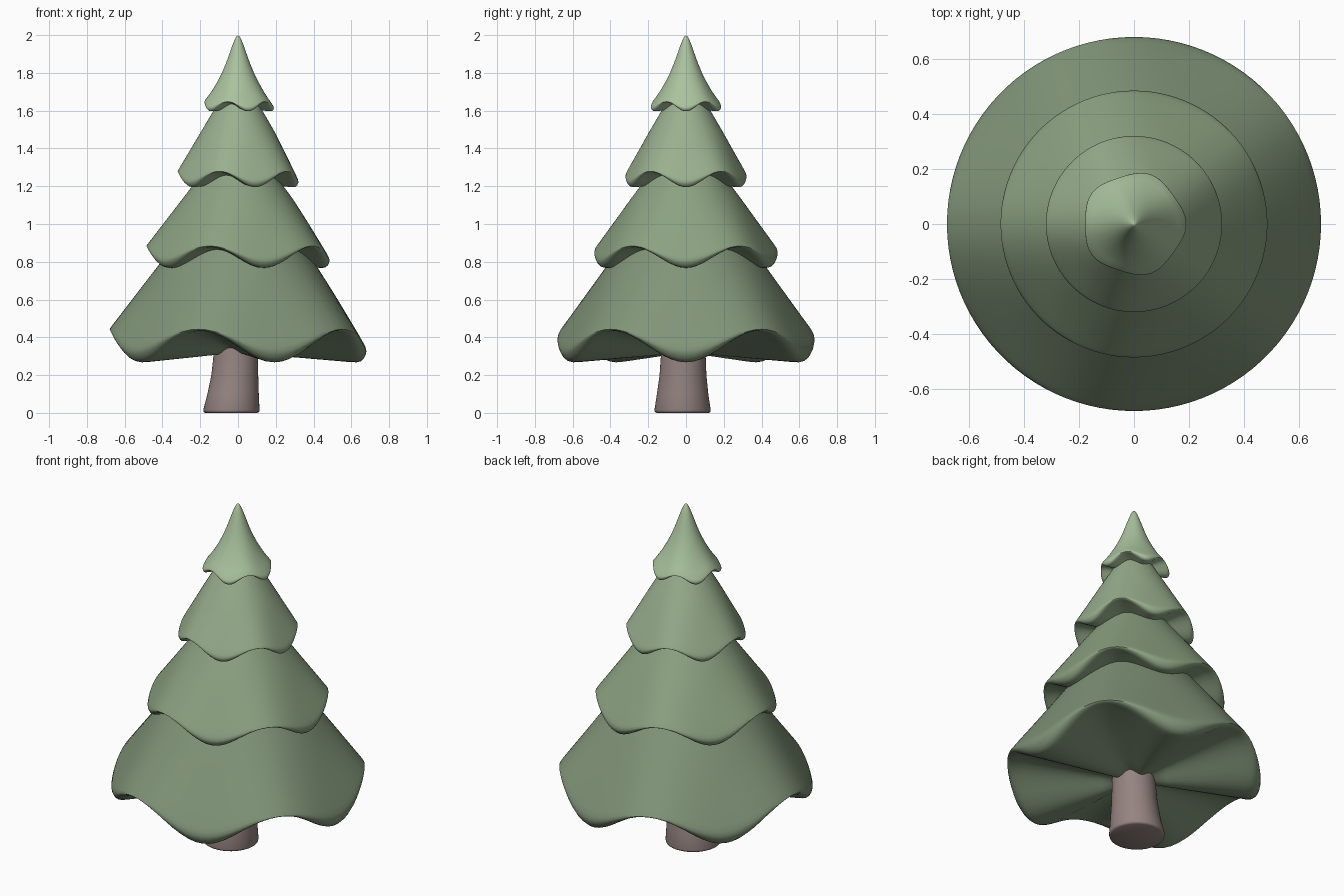
import bpy, bmesh, math

if "Cube" in bpy.data.objects:
    bpy.data.objects.remove(bpy.data.objects["Cube"])

SEG = 100
LOBES = 5


def colour(name, rgb):
    mat = bpy.data.materials.new(name)
    mat.diffuse_color = (*rgb, 1)
    mat.use_nodes = True
    mat.node_tree.nodes["Principled BSDF"].inputs["Base Color"].default_value = mat.diffuse_color
    return mat


def loft(name, rings, top, bottom, mat):
    """Skin a stack of point rings (top to bottom) and close both ends with fans."""
    bm = bmesh.new()
    loops = [[bm.verts.new(p) for p in ring] for ring in rings]
    n = len(loops[0])
    for a, b in zip(loops, loops[1:]):
        for i in range(n):
            j = (i + 1) % n
            bm.faces.new((a[i], b[i], b[j], a[j]))
    for loop, tip in ((loops[0], top), (loops[-1], bottom)):
        v = bm.verts.new(tip)
        for i in range(n):
            bm.faces.new((loop[i], loop[(i + 1) % n], v))
    bmesh.ops.recalc_face_normals(bm, faces=bm.faces)
    mesh = bpy.data.meshes.new(name)
    bm.to_mesh(mesh)
    bm.free()
    obj = bpy.data.objects.new(name, mesh)
    bpy.context.collection.objects.link(obj)
    mesh.materials.append(mat)
    bpy.ops.object.select_all(action='DESELECT')
    obj.select_set(True)
    bpy.context.view_layer.objects.active = obj
    bpy.ops.object.shade_smooth_by_angle(angle=math.radians(60))
    return obj


# Hem profile: fraction of radius, drop below the crest (in radii), wave weight
HEM = [(0.97, 0, 0.56), (0.99, 0, 0.61), (1.0, 0.003, 0.69), (0.995, 0.008, 0.78),
       (0.98, 0.012, 0.89), (0.955, 0.015, 0.97), (0.925, 0.015, 1.0),
       (0.87, 0.018, 0.98)]
CONE = [(0.12, 0), (0.3, 0), (0.45, 0.01), (0.6, 0.05), (0.69, 0.15),
        (0.77, 0.25), (0.85, 0.37), (0.92, 0.47)]
# Pointed treetop: radius, height, wave weight
SPIRE = [(0.008, 1.993, 0), (0.017, 1.978, 0), (0.03, 1.945, 0), (0.046, 1.9, 0),
         (0.062, 1.855, 0), (0.083, 1.805, 0.03), (0.108, 1.757, 0.1),
         (0.137, 1.712, 0.25), (0.163, 1.68, 0.42)]


def tier(name, radius, crest, trough, slope, mat, spire=None, pinch=0.0):
    wave = crest - trough
    if spire:
        prof = list(spire)
        apex = 2.0
    else:
        prof = [(f * radius, crest + slope * radius * (1 - f), w) for f, w in CONE]
        apex = prof[0][1] + 0.03
    prof += [(f * radius, crest + slope * radius * max(0, 1 - f) * (k < 2) - d * radius, w)
             for k, (f, d, w) in enumerate(HEM)]
    # Underside fans in toward the middle
    mid = (crest + trough) / 2 - 0.25 * wave
    bottom_z = crest - 0.018 * radius
    for t in (0.6, 0.3):
        prof.append((0.87 * radius * t, mid + (bottom_z - mid) * t, 0.98 * t))
    rings = []
    for r, z, w in prof:
        ring = []
        for i in range(SEG):
            a = 2 * math.pi * i / SEG
            dip = (1 + math.cos(LOBES * a)) / 2      # 1 at a trough, 0 at a crest
            rr = r * (1 - pinch * w * (1 - dip))
            ring.append((rr * math.cos(a), rr * math.sin(a), z - w * wave * dip))
        rings.append(ring)
    return loft(name, rings, (0, 0, apex), (0, 0, mid), mat)


# Branch tiers, bottom to top
tier("bottom_branches", 0.68, 0.445, 0.278, 1.3, colour("green_dark", (0.22, 0.30, 0.19)))
tier("lower_middle_branches", 0.485, 0.885, 0.775, 1.3, colour("green_mid", (0.26, 0.36, 0.22)))
tier("upper_middle_branches", 0.32, 1.28, 1.2, 1.68, colour("green_light", (0.32, 0.43, 0.27)))
tier("treetop", 0.19, 1.648, 1.6, 1.5, colour("green_pale", (0.40, 0.54, 0.34)), SPIRE, 0.1)

# Leaning trunk: height, centre x, centre y, radius
TRUNK = [(0.5, -0.005, -0.012, 0.11), (0.33, -0.01, -0.014, 0.117), (0.2, -0.017, -0.016, 0.124),
         (0.1, -0.026, -0.018, 0.136), (0.015, -0.035, -0.018, 0.149), (0.005, -0.035, -0.018, 0.147),
         (0.0, -0.035, -0.018, 0.138)]
rings = [[(cx + r * math.cos(2 * math.pi * i / 48), cy + r * math.sin(2 * math.pi * i / 48), z)
          for i in range(48)] for z, cx, cy, r in TRUNK]
loft("trunk", rings, (-0.005, -0.012, 0.5), (-0.035, -0.018, 0), colour("bark", (0.30, 0.23, 0.22)))
